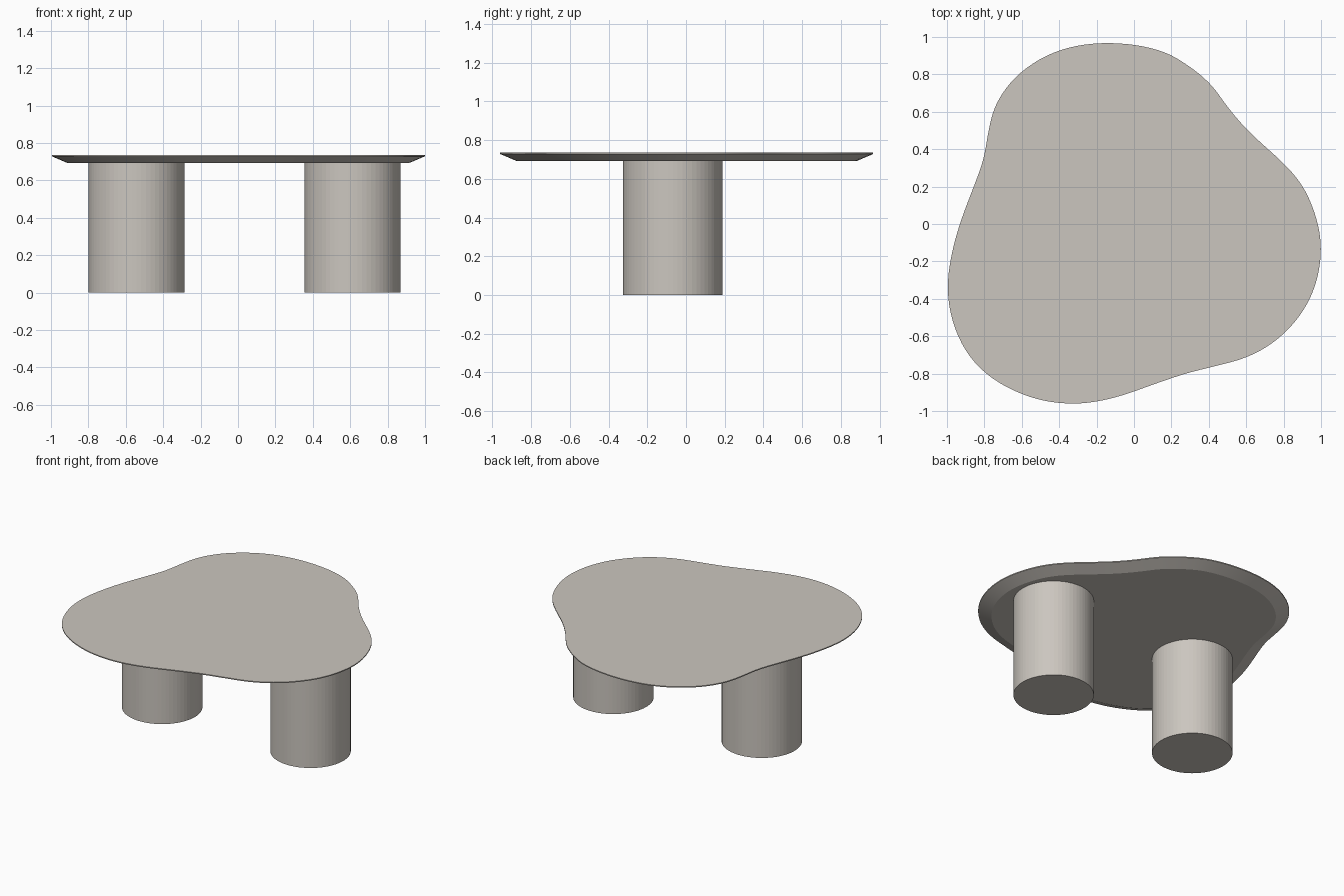
import bpy, bmesh
from mathutils import Vector
from mathutils.geometry import interpolate_bezier

if "Cube" in bpy.data.objects:
    bpy.data.objects.remove(bpy.data.objects["Cube"])

stone = bpy.data.materials.new("warm_grey_stone")
stone.diffuse_color = (0.60, 0.565, 0.52, 1)
stone.use_nodes = True
stone.node_tree.nodes["Principled BSDF"].inputs["Base Color"].default_value = stone.diffuse_color

# Key points round the organic top outline
KEYS = [(-.13, .97), (.14, .93), (.30, .84), (.417, .74), (.50, .625), (.62, .487),
        (.807, .318), (.914, .184), (.984, 0), (1, -.16), (.968, -.334), (.888, -.49),
        (.754, -.628), (.60, -.714), (.433, -.76), (.273, -.80), (.086, -.864),
        (-.10, -.928), (-.315, -.963), (-.556, -.928), (-.797, -.80), (-.941, -.607),
        (-1, -.35), (-.957, -.083), (-.888, .12), (-.807, .334), (-.781, .48),
        (-.738, .644), (-.61, .81), (-.396, .933)]


def smooth_outline(keys, steps=6, passes=6):
    """Closed smooth curve through the key points."""
    k = [Vector(p) for p in keys]
    n = len(k)
    pts = []
    for i in range(n):
        a, b, c, d = k[i - 1], k[i], k[(i + 1) % n], k[(i + 2) % n]
        length = (c - b).length
        t0 = (c - a).normalized() * length / 3
        t1 = (d - b).normalized() * length / 3
        pts += interpolate_bezier(b, b + t0, c - t1, c, steps + 1)[:-1]
    pts = [Vector((p[0], p[1])) for p in pts]
    for _ in range(passes):
        m = len(pts)
        pts = [pts[i] * .5 + (pts[i - 1] + pts[(i + 1) % m]) * .25 for i in range(m)]
    return pts


def inset(pts, dist):
    """Offset a clockwise outline inwards."""
    out = []
    m = len(pts)
    for i, p in enumerate(pts):
        t = (pts[(i + 2) % m] - pts[i - 2]).normalized()
        out.append(p + Vector((t.y, -t.x)) * dist)
    return out


def finish(bm, name):
    bmesh.ops.recalc_face_normals(bm, faces=bm.faces)
    mesh = bpy.data.meshes.new(name)
    bm.to_mesh(mesh)
    bm.free()
    mesh.materials.append(stone)
    ob = bpy.data.objects.new(name, mesh)
    bpy.context.collection.objects.link(ob)
    return ob


# Table top: flat slab, thin rim, bevelled underside
outline = smooth_outline(KEYS)
under = inset(outline, .085)
bm = bmesh.new()
rings = [[bm.verts.new((p.x, p.y, z)) for p in ring]
         for ring, z in ((outline, .735), (outline, .728), (under, .692))]
count = len(outline)
for upper, lower in zip(rings, rings[1:]):
    for i in range(count):
        j = (i + 1) % count
        bm.faces.new((upper[i], upper[j], lower[j], lower[i]))
bm.faces.new(rings[0])
bm.faces.new(rings[-1])
top = finish(bm, "table_top")
bpy.context.view_layer.objects.active = top
top.select_set(True)
bpy.ops.object.shade_smooth_by_angle(angle=0.26)

# Two round column legs
for name, x in (("left_leg", -.543), ("right_leg", .613)):
    bm = bmesh.new()
    bmesh.ops.create_cone(bm, cap_ends=True, segments=64, radius1=.257, radius2=.257, depth=.692)
    bmesh.ops.translate(bm, verts=bm.verts, vec=(x, -.068, .346))
    finish(bm, name)
